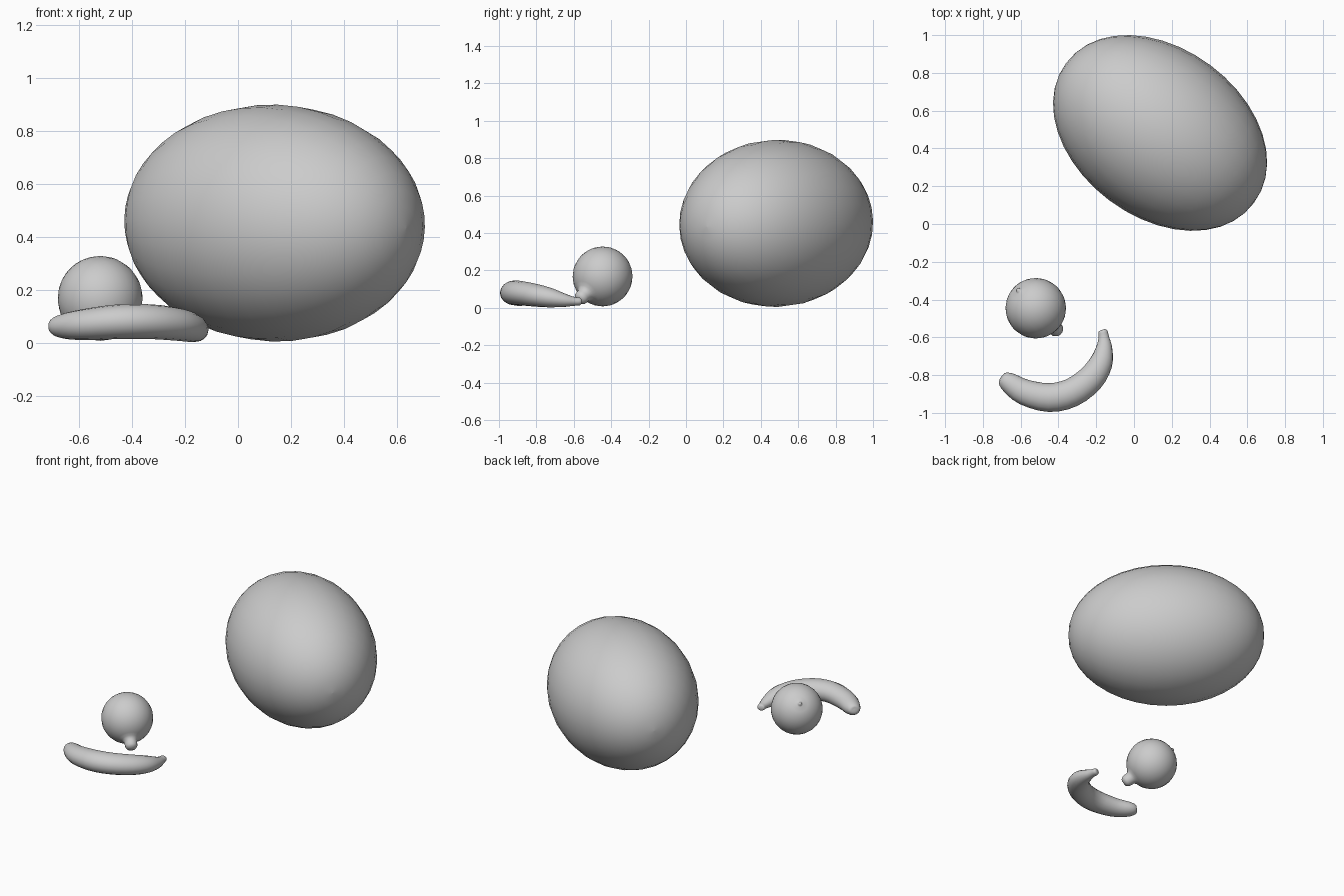
import bpy, bmesh, math
from mathutils import Vector

if "Cube" in bpy.data.objects:
    bpy.data.objects.remove(bpy.data.objects["Cube"], do_unlink=True)

grey = bpy.data.materials.new("plain_grey")
grey.use_nodes = True
grey.diffuse_color = (0.6, 0.6, 0.6, 1)
grey.node_tree.nodes["Principled BSDF"].inputs["Base Color"].default_value = (0.6, 0.6, 0.6, 1)


def smooth_path(points, steps):
    """Catmull-Rom interpolation of (x, y, z, radius) stations."""
    pts = [Vector(p) for p in points]
    pts = [2 * pts[0] - pts[1]] + pts + [2 * pts[-1] - pts[-2]]
    out = []
    for i in range(1, len(pts) - 2):
        a, b, c, d = pts[i - 1:i + 3]
        for s in range(steps):
            t = s / steps
            out.append(0.5 * (2 * b + (c - a) * t + (2 * a - 5 * b + 4 * c - d) * t * t
                              + (3 * b - a - 3 * c + d) * t ** 3))
    return out + [pts[-2]]


def sweep(name, stations, sides, flatten=1.0):
    """Closed round skin along (x, y, z, radius) stations."""
    bm = bmesh.new()
    centres = [Vector(s[:3]) for s in stations]
    rings = []
    for i, s in enumerate(stations):
        tangent = (centres[min(i + 1, len(centres) - 1)] - centres[max(i - 1, 0)]).normalized()
        side = tangent.cross(Vector((0, 0, 1))).normalized()
        up = side.cross(tangent)
        r = max(s[3], 0.001)
        ring = []
        for k in range(sides):
            a = math.tau * k / sides
            ring.append(bm.verts.new(centres[i] + side * r * math.cos(a) + up * r * flatten * math.sin(a)))
        rings.append(ring)
    for lower, upper in zip(rings, rings[1:]):
        for k in range(sides):
            n = (k + 1) % sides
            bm.faces.new((lower[k], lower[n], upper[n], upper[k]))
    bm.faces.new(rings[0])
    bm.faces.new(rings[-1])
    bmesh.ops.recalc_face_normals(bm, faces=bm.faces)
    for f in bm.faces:
        f.smooth = True
    mesh = bpy.data.meshes.new(name)
    bm.to_mesh(mesh)
    bm.free()
    mesh.materials.append(grey)
    obj = bpy.data.objects.new(name, mesh)
    bpy.context.collection.objects.link(obj)
    return obj


def lathe(name, centre, axis, profile, sides):
    """Turn (distance along axis, radius) pairs around an axis."""
    axis = Vector(axis).normalized()
    return sweep(name, [(*(Vector(centre) + axis * d), r) for d, r in profile], sides)


# Melon: a long ellipsoid lying diagonally
angles = [math.pi * i / 20 for i in range(21)]
lathe("melon", (0.138, 0.482, 0.452), (0.8, -0.597, -0.03),
      [(-0.62 * math.cos(a), 0.447 * math.sin(a) ** 0.97) for a in angles], 28)

# Lemon: round body with a knobbed end and a tiny stem button opposite
body = [(-0.16 * math.cos(a), 0.16 * math.sin(a)) for a in angles[2:18]]
button = [(-0.172, 0), (-0.17, 0.01), (-0.16, 0.013), (-0.157, 0.02)]
knob = [(0.152, 0.052), (0.168, 0.04), (0.185, 0.039), (0.202, 0.037), (0.216, 0.027), (0.222, 0)]
lathe("lemon", (-0.52, -0.446, 0.168), (0.12, -0.125, -0.125), button + body + knob, 24)

# Banana: a tapering curved tube ending in a thin stem
banana = [(-0.702, -0.81, 0.065, 0.012), (-0.695, -0.815, 0.064, 0.035), (-0.66, -0.84, 0.063, 0.054),
          (-0.58, -0.89, 0.069, 0.068), (-0.45, -0.919, 0.08, 0.076), (-0.33, -0.893, 0.08, 0.076),
          (-0.23, -0.82, 0.07, 0.072), (-0.175, -0.735, 0.056, 0.062), (-0.158, -0.655, 0.041, 0.043),
          (-0.16, -0.60, 0.035, 0.028), (-0.165, -0.568, 0.034, 0.024), (-0.167, -0.56, 0.034, 0.012)]
sweep("banana", smooth_path(banana, 3), 16, 0.86)
